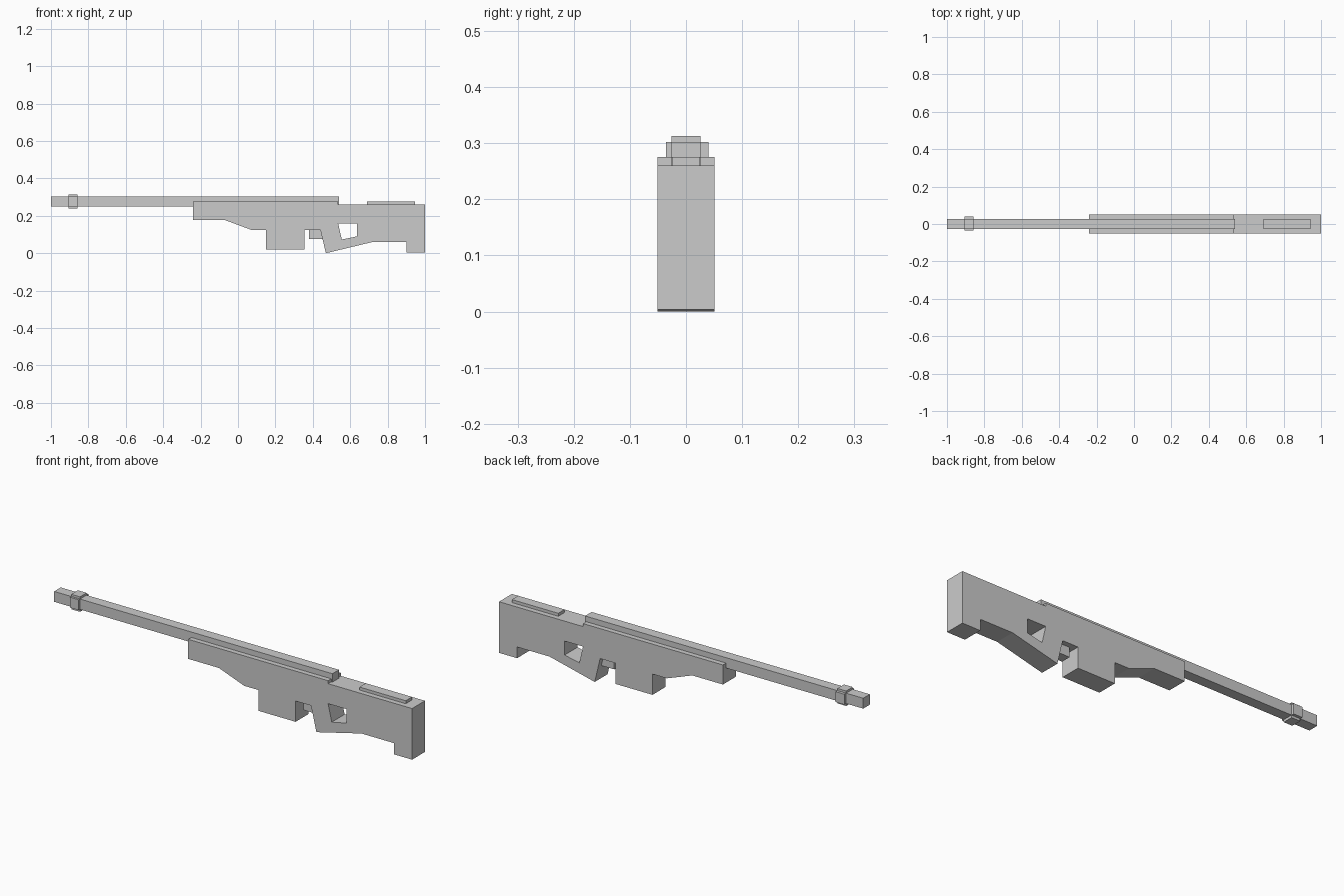
import bpy, bmesh

if "Cube" in bpy.data.objects:
    bpy.data.objects.remove(bpy.data.objects["Cube"])


def finish(name, bm):
    bmesh.ops.recalc_face_normals(bm, faces=bm.faces)
    mesh = bpy.data.meshes.new(name)
    bm.to_mesh(mesh)
    bm.free()
    obj = bpy.data.objects.new(name, mesh)
    bpy.context.collection.objects.link(obj)
    return obj


def box(name, x, y, z):
    """Box from (min, max) ranges."""
    bm = bmesh.new()
    bmesh.ops.create_cube(bm, size=1)
    for v in bm.verts:
        v.co = [r[0] if c < 0 else r[1] for c, r in zip(v.co, (x, y, z))]
    return finish(name, bm)


def plate(name, loops, half):
    """Side profile (x, z), outer loop then holes, extruded across y."""
    bm = bmesh.new()
    edges = []
    for pts in loops:
        vs = [bm.verts.new((x, -half, z)) for x, z in pts]
        edges += [bm.edges.new((a, b)) for a, b in zip(vs, vs[1:] + vs[:1])]
    bmesh.ops.triangle_fill(bm, edges=edges, use_beauty=True, normal=(0, -1, 0))
    ext = bmesh.ops.extrude_face_region(bm, geom=bm.faces[:], use_keep_orig=True)
    for g in ext["geom"]:
        if isinstance(g, bmesh.types.BMVert):
            g.co.y = half
    return finish(name, bm)


# Stock with magazine block, grip and thumb hole
outline = [(-0.24, 0.275), (0.535, 0.275), (0.535, 0.26), (1, 0.26),
           (1, 0.004), (0.9, 0.004), (0.9, 0.06), (0.72, 0.06),
           (0.47, 0), (0.44, 0.125), (0.355, 0.125), (0.355, 0.021),
           (0.15, 0.021), (0.15, 0.125), (0.07, 0.125), (-0.07, 0.177),
           (-0.24, 0.177)]
thumb_hole = [(0.535, 0.16), (0.637, 0.16), (0.637, 0.09), (0.555, 0.073)]
plate("stock", [outline, thumb_hole], 0.051)

# Trigger, set in between magazine and grip
box("trigger", (0.38, 0.452), (-0.025, 0.025), (0.077, 0.13))

# Square barrel running back over the stock
box("barrel", (-1, 0.541), (-0.026, 0.026), (0.25, 0.302))

# Muzzle collar: raised pads on all four barrel faces
box("collar_vertical", (-0.905, -0.857), (-0.026, 0.026), (0.238, 0.313))
box("collar_horizontal", (-0.905, -0.857), (-0.036, 0.04), (0.25, 0.302))

# Cheek rest
box("cheek_rest", (0.69, 0.947), (-0.025, 0.025), (0.25, 0.275))
